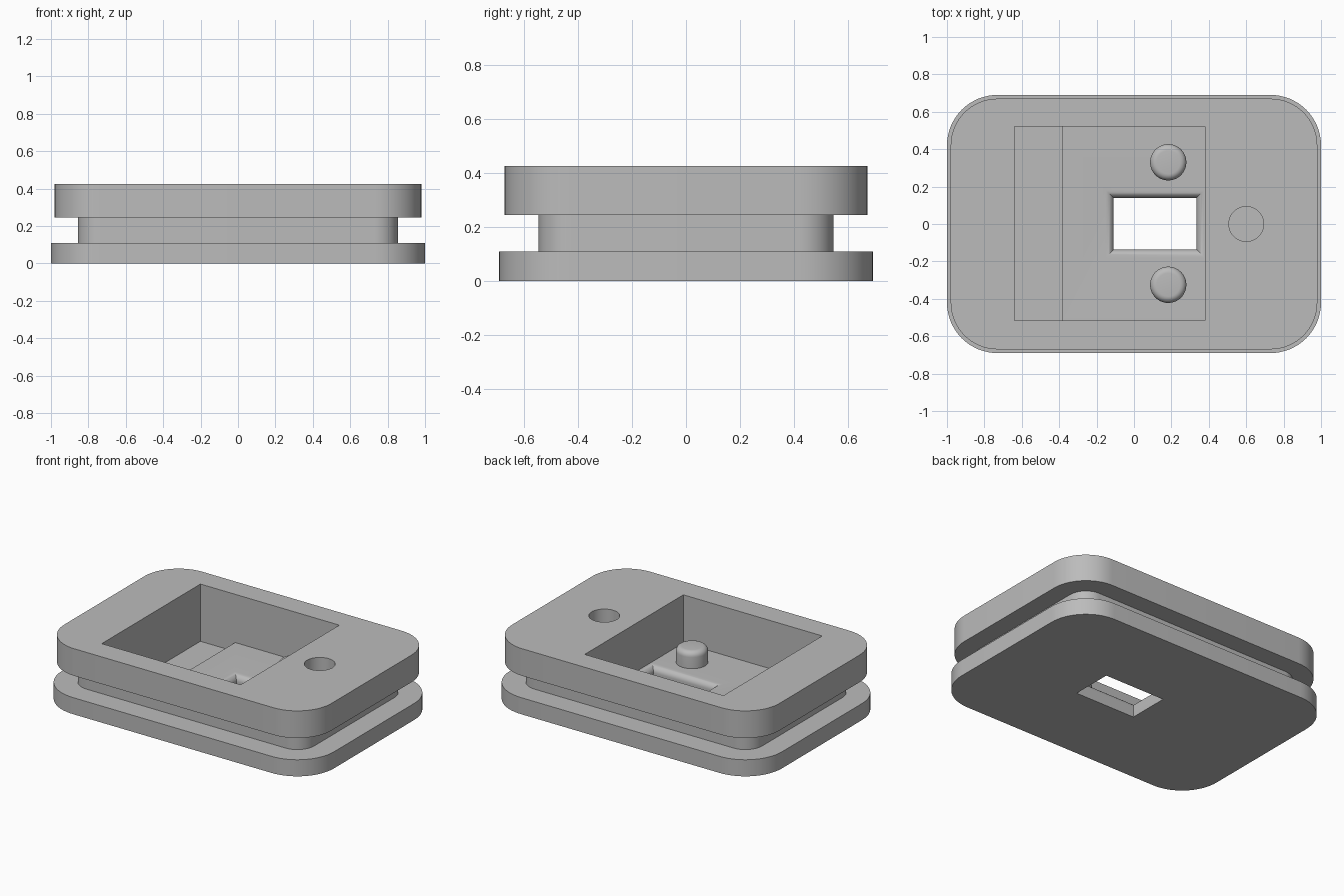
import bpy, bmesh, math

if "Cube" in bpy.data.objects:
    bpy.data.objects.remove(bpy.data.objects["Cube"])

grey = bpy.data.materials.new("plain grey")
grey.diffuse_color = (0.5, 0.5, 0.5, 1)
grey.use_nodes = True
grey.node_tree.nodes["Principled BSDF"].inputs["Base Color"].default_value = grey.diffuse_color


def loft(name, rings):
    """Solid skinned through matching rings of points, capped at both ends."""
    bm = bmesh.new()
    loops = [[bm.verts.new(p) for p in ring] for ring in rings]
    for a, b in zip(loops, loops[1:]):
        for i in range(len(a)):
            j = (i + 1) % len(a)
            bm.faces.new((a[i], a[j], b[j], b[i]))
    bm.faces.new(loops[0][::-1])
    bm.faces.new(loops[-1])
    bmesh.ops.recalc_face_normals(bm, faces=bm.faces[:])
    mesh = bpy.data.meshes.new(name)
    bm.to_mesh(mesh)
    bm.free()
    mesh.materials.append(grey)
    ob = bpy.data.objects.new(name, mesh)
    bpy.context.collection.objects.link(ob)
    return ob


def rounded(hx, hy, r, z, n=16):
    pts = []
    for k, (sx, sy) in enumerate([(1, 1), (-1, 1), (-1, -1), (1, -1)]):
        for i in range(n + 1):
            a = math.pi / 2 * (k + i / n)
            pts.append((sx * (hx - r) + r * math.cos(a), sy * (hy - r) + r * math.sin(a), z))
    return pts


def circle(x, y, r, z, n=48):
    return [(x + r * math.cos(math.tau * i / n), y + r * math.sin(math.tau * i / n), z)
            for i in range(n)]


def rect(x0, x1, y0, y1, z, grow=0):
    return [(x0 - grow, y0 - grow, z), (x1 + grow, y0 - grow, z),
            (x1 + grow, y1 + grow, z), (x0 - grow, y1 + grow, z)]


def smooth(ob):
    bpy.ops.object.select_all(action='DESELECT')
    ob.select_set(True)
    bpy.context.view_layer.objects.active = ob
    bpy.ops.object.shade_smooth_by_angle(angle=math.radians(30))


# Body: base flange, narrow neck and thick upper block
BASE, NECK, TOP, FLOOR, LOW = 0.11, 0.245, 0.425, 0.105, 0.045
flange, neck, block = (1.0, 0.69, 0.27), (0.855, 0.545, 0.125), (0.98, 0.67, 0.25)
body = loft("grooved_body", [rounded(*s, z) for s, z in (
    (flange, 0), (flange, BASE), (neck, BASE), (neck, NECK), (block, NECK), (block, TOP))])

# Stepped pocket, deeper at its left end
steps = [(-0.64, LOW), (-0.385, LOW), (-0.385, FLOOR), (0.38, FLOOR), (0.38, 0.6), (-0.64, 0.6)]
pocket = loft("pocket_cutter", [[(x, y, z) for x, z in steps] for y in (-0.515, 0.52)])

# Through window with a rounded-over upper rim
R = 0.042
window = (-0.11, 0.335, -0.137, 0.14)
rings = [rect(*window, -0.1)]
for i in range(9):
    a = math.pi / 2 * i / 8
    rings.append(rect(*window, FLOOR - R + R * math.sin(a), R * (1 - math.cos(a))))
rings.append(rect(*window, 0.2, R))
opening = loft("window_cutter", rings)

# Blind round hole
socket = loft("round_hole_cutter", [circle(0.6, 0, 0.093, z) for z in (FLOOR, 0.6)])

cutters = [pocket, opening, socket]
for c in cutters:
    c.hide_render = True
    m = body.modifiers.new(c.name, 'BOOLEAN')
    m.operation, m.solver, m.object = 'DIFFERENCE', 'EXACT', c
bpy.context.view_layer.update()
done = bpy.data.meshes.new_from_object(body.evaluated_get(bpy.context.evaluated_depsgraph_get()))
body.modifiers.clear()
body.data = done
for c in cutters:
    bpy.data.objects.remove(c)
smooth(body)

# Two locating pins with rounded tops
PIN_R, PIN_TOP, EDGE = 0.097, 0.215, 0.035
for name, y in (("back_pin", 0.33), ("front_pin", -0.325)):
    rings = [circle(0.183, y, PIN_R, FLOOR - 0.02)]
    for i in range(7):
        a = math.pi / 2 * i / 6
        rings.append(circle(0.183, y, PIN_R - EDGE * (1 - math.cos(a)),
                            PIN_TOP - EDGE * (1 - math.sin(a))))
    smooth(loft(name, rings))
